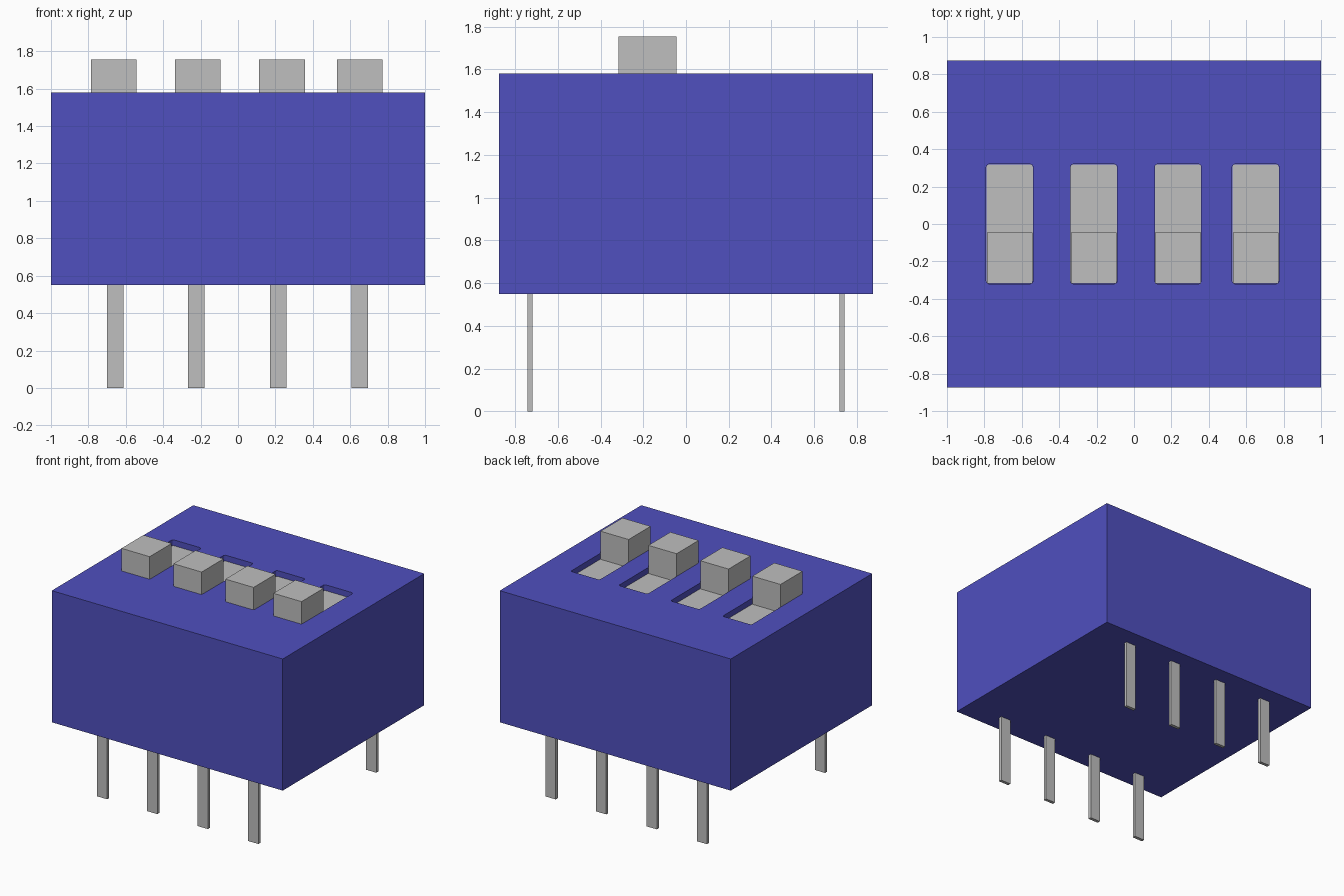
import bpy, bmesh
from mathutils import Matrix, Vector

cube = bpy.data.objects.get("Cube")
if cube:
    bpy.data.objects.remove(cube, do_unlink=True)


def make_material(name, color):
    mat = bpy.data.materials.new(name)
    mat.use_nodes = True
    mat.diffuse_color = color
    mat.node_tree.nodes["Principled BSDF"].inputs["Base Color"].default_value = color
    return mat


BLUE = make_material("blue plastic", (0.08, 0.08, 0.52, 1))
GREY = make_material("light grey", (0.52, 0.52, 0.52, 1))


def box(name, lo, hi, mat, corner=0.0):
    """Axis-aligned box from two corners, optionally with rounded vertical edges."""
    lo, hi = Vector(lo), Vector(hi)
    bm = bmesh.new()
    bmesh.ops.create_cube(bm, size=1, matrix=Matrix.Translation((lo + hi) / 2)
                          @ Matrix.Diagonal((*(hi - lo), 1)))
    if corner:
        upright = [e for e in bm.edges
                   if abs(e.verts[0].co.z - e.verts[1].co.z) > 1e-4]
        bmesh.ops.bevel(bm, geom=upright, offset=corner, segments=3,
                        profile=0.5, affect='EDGES')
    mesh = bpy.data.meshes.new(name)
    bm.to_mesh(mesh)
    bm.free()
    mesh.materials.append(mat)
    obj = bpy.data.objects.new(name, mesh)
    bpy.context.collection.objects.link(obj)
    return obj


BOTTOM, TOP = 0.55, 1.58
SLOT_DEPTH = 0.05
SLOT_X = (-0.665, -0.215, 0.235, 0.65)
PIN_X = (-0.657, -0.223, 0.215, 0.652)

# Housing
housing = box("housing", (-1, -0.875, BOTTOM), (1, 0.875, TOP), BLUE)

for i, x in enumerate(SLOT_X, 1):
    # Recessed slot with small rounded corners
    cutter = box("slot_cutter", (x - 0.125, -0.32, TOP - SLOT_DEPTH),
                 (x + 0.125, 0.32, TOP + 0.1), BLUE, 0.015)
    cutter.hide_render = True
    cut = housing.modifiers.new("slot", 'BOOLEAN')
    cut.operation = 'DIFFERENCE'
    cut.solver = 'EXACT'
    cut.object = cutter
    bpy.context.view_layer.objects.active = housing
    bpy.ops.object.modifier_apply(modifier=cut.name)
    bpy.data.objects.remove(cutter, do_unlink=True)

    # Grey slot floor and the raised slider at its front end
    box(f"slot_floor_{i}", (x - 0.124, -0.319, TOP - SLOT_DEPTH - 0.002),
        (x + 0.124, 0.319, TOP - SLOT_DEPTH + 0.005), GREY, 0.015)
    box(f"slider_{i}", (x - 0.122, -0.317, TOP - SLOT_DEPTH),
        (x + 0.122, -0.045, 1.755), GREY)

# Two rows of flat contact pins
for row, y in (("front", -0.73), ("back", 0.73)):
    for i, x in enumerate(PIN_X, 1):
        box(f"{row}_pin_{i}", (x - 0.044, y - 0.0125, 0),
            (x + 0.044, y + 0.0125, BOTTOM + 0.01), GREY)
